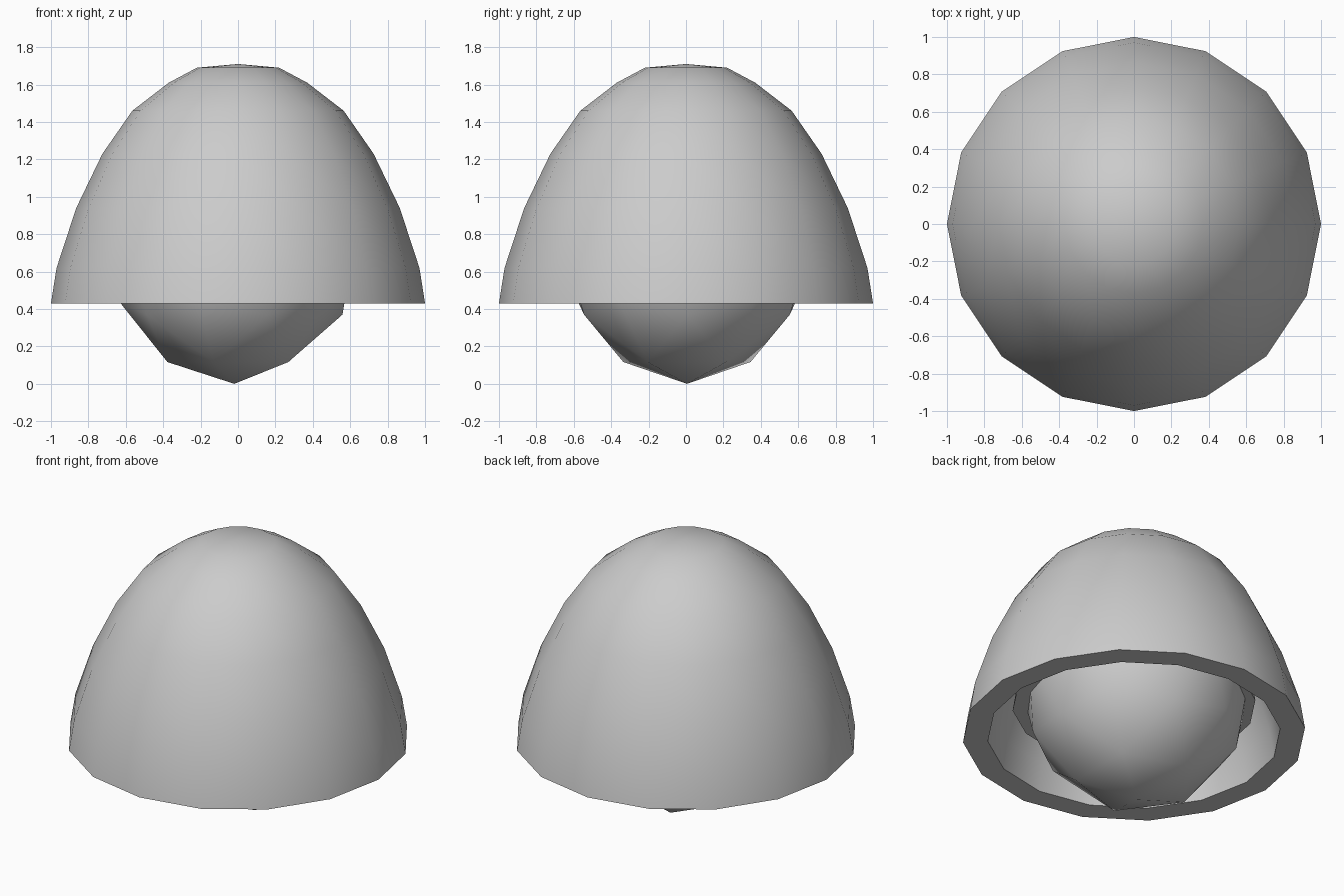
import bpy, bmesh
from math import cos, sin, tau, radians

cube = bpy.data.objects.get("Cube")
if cube:
    bpy.data.objects.remove(cube, do_unlink=True)

gray = bpy.data.materials.new("light gray")
gray.use_nodes = True
gray.diffuse_color = (0.6, 0.6, 0.6, 1)
gray.node_tree.nodes["Principled BSDF"].inputs["Base Color"].default_value = (0.6, 0.6, 0.6, 1)

SIDES = 16
RIM = 0.43
# Radius and height above the rim, from rim to crown
DOME = [(1, 0), (0.97, 0.19), (0.865, 0.51), (0.725, 0.8),
        (0.565, 1.03), (0.37, 1.18), (0.22, 1.26), (0, 1.28)]


def finish(obj):
    obj.data.materials.append(gray)
    bpy.ops.object.select_all(action='DESELECT')
    obj.select_set(True)
    bpy.context.view_layer.objects.active = obj
    bpy.ops.object.shade_smooth_by_angle(angle=radians(60))


def lathe(name, profile):
    """Revolve a profile that starts and ends on the axis."""
    bm = bmesh.new()
    rings = []
    for r, z in profile:
        if r == 0:
            rings.append([bm.verts.new((0, 0, z))] * SIDES)
        else:
            rings.append([bm.verts.new((r * cos(tau * i / SIDES), r * sin(tau * i / SIDES), z))
                          for i in range(SIDES)])
    for a, b in zip(rings, rings[1:]):
        for i in range(SIDES):
            j = (i + 1) % SIDES
            corners = list(dict.fromkeys((a[i], a[j], b[j], b[i])))
            bm.faces.new(corners)
    bmesh.ops.recalc_face_normals(bm, faces=bm.faces)
    mesh = bpy.data.meshes.new(name)
    bm.to_mesh(mesh)
    bm.free()
    obj = bpy.data.objects.new(name, mesh)
    bpy.context.collection.objects.link(obj)
    finish(obj)


def shell(name, scale, base):
    """Thick hollow dome with a flat rim."""
    outside = [(r * scale, base + z * scale) for r, z in DOME]
    inside = [(r * scale * 0.855, base + z * scale * 0.9) for r, z in DOME]
    lathe(name, outside[::-1] + inside)


# Outer dome and the smaller one nested in it
shell("outer_dome", 1, RIM)
shell("inner_dome", 0.71, 0.63)

# Faceted egg hanging out below the rims
bpy.ops.mesh.primitive_ico_sphere_add(subdivisions=2, radius=1, location=(-0.02, 0.005, 0.78))
core = bpy.context.object
core.name = "core"
core.scale = (0.68, 0.68, 0.78)
bpy.ops.object.transform_apply(location=False, rotation=False, scale=True)
finish(core)
